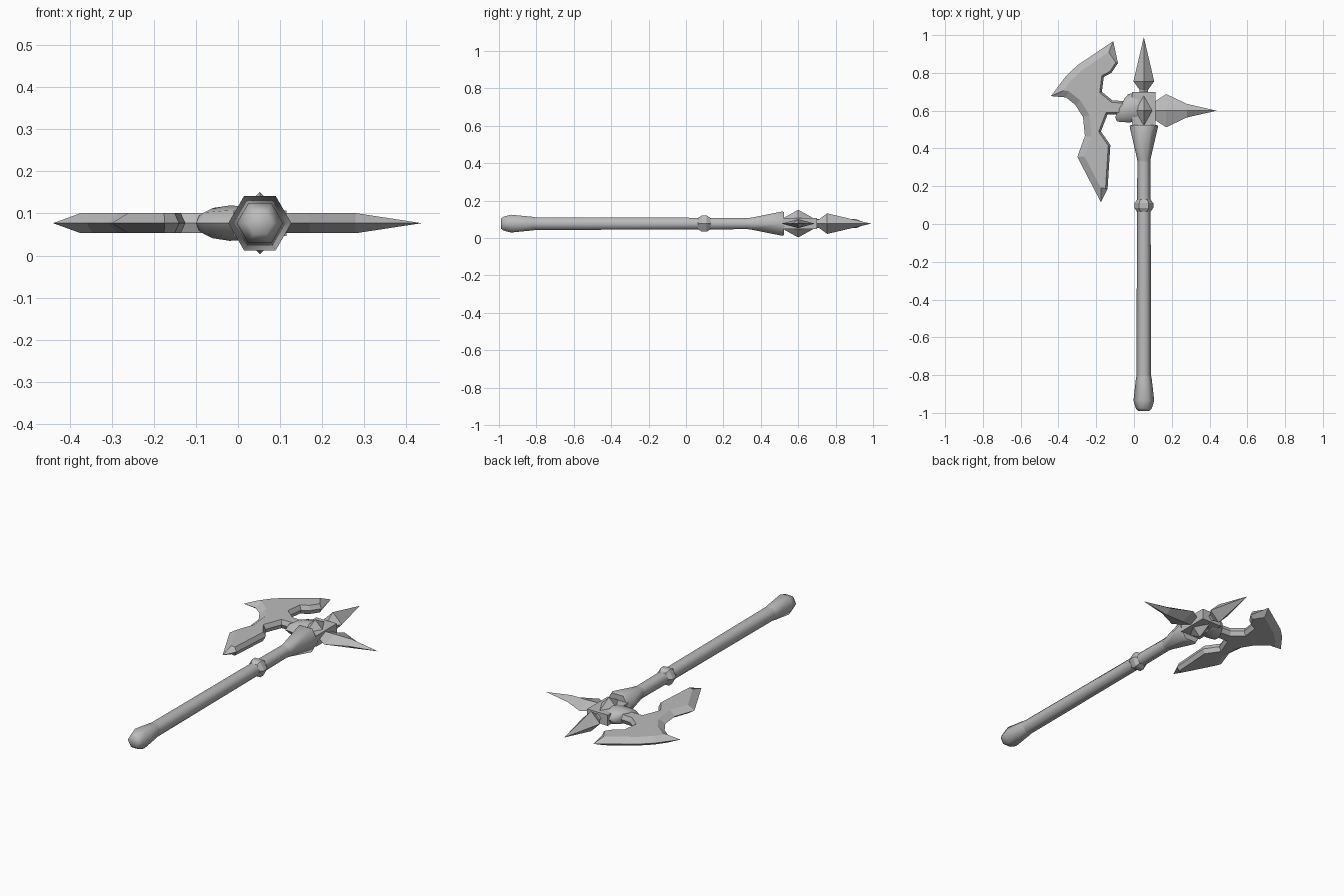
import bpy, bmesh, math
from mathutils import Vector

old = bpy.data.objects.get("Cube")
if old:
    bpy.data.objects.remove(old, do_unlink=True)

AX, AZ = 0.052, 0.077      # shaft axis
HEAD = 0.6                 # head centre along the shaft
HALF = 0.024               # half thickness of the blades

steel = bpy.data.materials.new("grey_steel")
steel.use_nodes = True
grey = (0.5, 0.5, 0.5, 1)
steel.diffuse_color = grey
steel.node_tree.nodes["Principled BSDF"].inputs["Base Color"].default_value = grey


def finish(name, bm, angle=None):
    bmesh.ops.recalc_face_normals(bm, faces=bm.faces)
    mesh = bpy.data.meshes.new(name)
    bm.to_mesh(mesh)
    bm.free()
    obj = bpy.data.objects.new(name, mesh)
    bpy.context.collection.objects.link(obj)
    mesh.materials.append(steel)
    if angle:
        bpy.ops.object.select_all(action="DESELECT")
        obj.select_set(True)
        bpy.context.view_layer.objects.active = obj
        bpy.ops.object.shade_smooth_by_angle(angle=math.radians(angle))
    return obj


def loft(name, rings, angle=None):
    """Skin a list of equal-length point rings and cap both ends."""
    bm = bmesh.new()
    loops = [[bm.verts.new(p) for p in ring] for ring in rings]
    for a, b in zip(loops, loops[1:]):
        n = len(a)
        for i in range(n):
            j = (i + 1) % n
            bm.faces.new((a[i], a[j], b[j], b[i]))
    bm.faces.new(loops[0])
    bm.faces.new(loops[-1])
    bmesh.ops.remove_doubles(bm, verts=bm.verts, dist=0.0005)
    return finish(name, bm, angle)


def shaft_part(name, profile, sides=6, angle=None):
    """Turn (y, radius) pairs about the shaft axis."""
    turn = [math.tau * i / sides for i in range(sides)]
    loft(name, [[(AX + r * math.cos(t), y, AZ + r * math.sin(t)) for t in turn]
                for y, r in profile], angle)


# Shaft, pommel, ring and flared socket
shaft_part("pommel", [(-0.99, 0.03), (-0.975, 0.043), (-0.935, 0.055),
                      (-0.82, 0.042), (-0.8, 0.038)], angle=65)
shaft_part("shaft", [(-0.82, 0.039), (0.1, 0.036), (0.34, 0.034)], angle=65)
shaft_part("shaft_ring", [(0.065, 0.036), (0.085, 0.05), (0.11, 0.05), (0.13, 0.036)])
shaft_part("flared_socket", [(0.33, 0.034), (0.35, 0.037), (0.515, 0.075), (0.525, 0.07)], angle=65)
shaft_part("top_spike", [(0.68, 0.024), (0.71, 0.022), (0.755, 0.055), (0.99, 0.0002)], sides=4)

# Core block of the head
bm = bmesh.new()
bmesh.ops.create_cube(bm, size=1)
for v in bm.verts:
    v.co = (AX + v.co.x * 0.126, 0.61 + v.co.y * 0.18, AZ + v.co.z * 0.06)
finish("head_block", bm)

# Pointed gems above and below
for name, side in (("upper_gem", 1), ("lower_gem", -1)):
    bm = bmesh.new()
    base = [bm.verts.new((AX + x, HEAD + y, AZ + side * HALF))
            for x, y in ((0.05, 0), (0, 0.09), (-0.05, 0), (0, -0.09))]
    apex = bm.verts.new((AX, HEAD, AZ + side * 0.074))
    bm.faces.new(base)
    for i in range(4):
        bm.faces.new((base[i], base[(i + 1) % 4], apex))
    finish(name, bm)

# Back spike: flat diamond section, (x, half width, half thickness)
spike = [(0.1, 0.04, 0.02), (0.12, 0.055, HALF), (0.17, 0.088, HALF),
         (0.28, 0.036, HALF), (0.437, 0.0002, 0.0002)]
loft("back_spike", [[(x, HEAD + w, AZ), (x, HEAD, AZ + t), (x, HEAD - w, AZ), (x, HEAD, AZ - t)]
                    for x, w, t in spike])

# Slanted collar that holds the blade
turn = [math.tau * i / 8 for i in range(8)]
loft("blade_collar", [[(x + slant * math.cos(t), 0.615 + w * math.cos(t), AZ + h * math.sin(t))
                       for t in turn]
                      for x, slant, w, h in ((-0.075, 0.025, 0.05, 0.025), (-0.06, 0.03, 0.073, 0.036),
                                             (-0.02, 0.015, 0.077, 0.042), (0.02, 0, 0.075, 0.04))], 50)

# Axe blade: outline at mid height, bevelled to flat sides
inner = [(-0.085, 0.852), (-0.12, 0.8), (-0.16, 0.778), (-0.17, 0.7), (-0.115, 0.655),
         (-0.05, 0.65), (-0.05, 0.58), (-0.14, 0.58), (-0.175, 0.49), (-0.125, 0.418),
         (-0.14, 0.185)]
outer = [(-0.175, 0.115), (-0.3, 0.355), (-0.26, 0.466), (-0.27, 0.566), (-0.31, 0.63),
         (-0.36, 0.67), (-0.44, 0.677), (-0.36, 0.783), (-0.3, 0.84), (-0.27, 0.86),
         (-0.11, 0.968)]
outline = [Vector(p) for p in inner + outer]
inset = []
for i, p in enumerate(outline):
    d1 = (p - outline[i - 1]).normalized()
    d2 = (outline[(i + 1) % len(outline)] - p).normalized()
    normal = Vector((d1.y + d2.y, -d1.x - d2.x)).normalized()
    mitre = max(abs(normal.dot(Vector((d1.y, -d1.x)))), 0.4)
    depth = 0.011 if i < len(inner) else 0.035
    inset.append(p + normal * depth / mitre)
loft("axe_blade", [[(p.x, p.y, AZ + z) for p in ring]
                   for ring, z in ((inset, HALF), (outline, 0), (inset, -HALF))])
